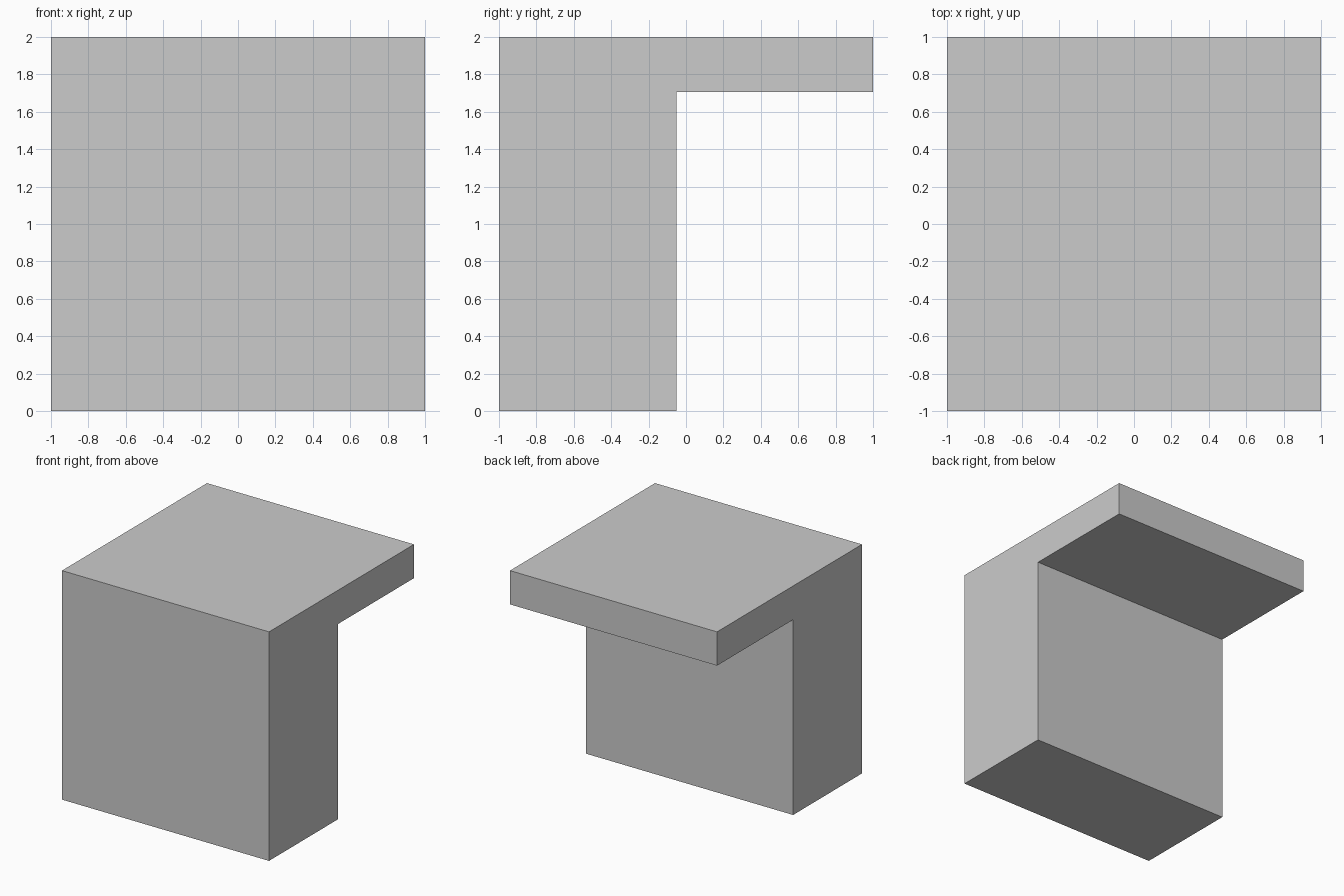
import bpy
import bmesh

if "Cube" in bpy.data.objects:
    bpy.data.objects.remove(bpy.data.objects["Cube"])

# Side profile (y, z): thick upright block with a slab overhanging to the back
PROFILE = [(-1, 0), (-0.05, 0), (-0.05, 1.705), (1, 1.705), (1, 2), (-1, 2)]
HALF_WIDTH = 1.0

bm = bmesh.new()
side = bm.faces.new([bm.verts.new((-HALF_WIDTH, y, z)) for y, z in PROFILE])

# Extrude the profile across the full width
result = bmesh.ops.extrude_face_region(bm, geom=[side], use_keep_orig=True)
moved = [g for g in result["geom"] if isinstance(g, bmesh.types.BMVert)]
bmesh.ops.translate(bm, verts=moved, vec=(2 * HALF_WIDTH, 0, 0))
bmesh.ops.recalc_face_normals(bm, faces=bm.faces[:])

mesh = bpy.data.meshes.new("overhang_block")
bm.to_mesh(mesh)
bm.free()
block = bpy.data.objects.new("overhang_block", mesh)
bpy.context.collection.objects.link(block)
